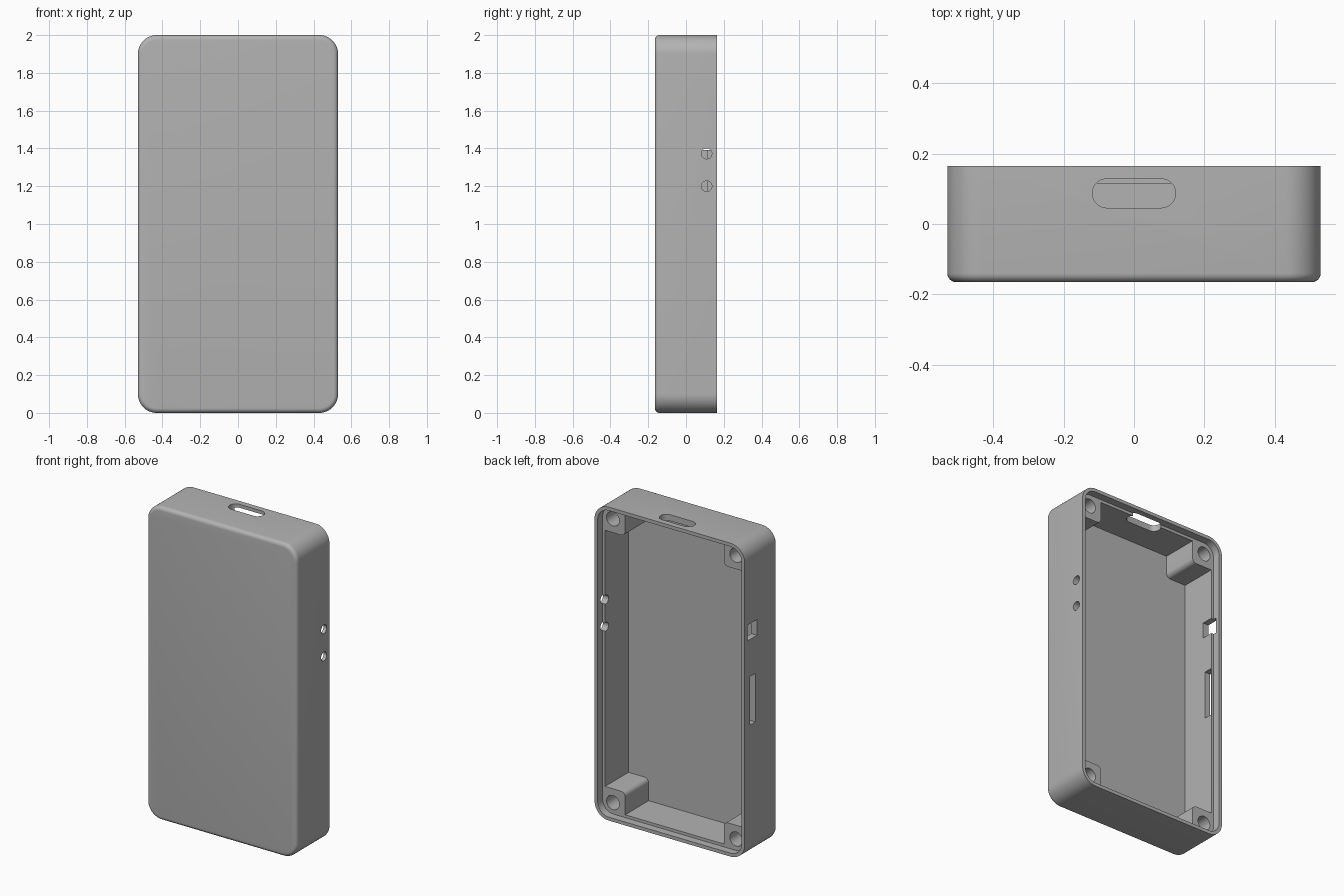
import bpy, bmesh
from math import pi, sin, cos, radians
from mathutils import Vector, Matrix

default = bpy.data.objects.get("Cube")
if default:
    bpy.data.objects.remove(default, do_unlink=True)

# Shell colour
grey = bpy.data.materials.new("plain grey")
grey.use_nodes = True
COLOUR = (0.45, 0.45, 0.45, 1)
grey.diffuse_color = COLOUR
grey.node_tree.nodes["Principled BSDF"].inputs["Base Color"].default_value = COLOUR

CENTRE = Vector((0, 0, 1))
LEDGE, FLOOR, BACK = 0.116, -0.12, 0.165


def arc(cx, cy, r, start, end, steps=12):
    return [(cx + r * cos(start + (end - start) * i / steps),
             cy + r * sin(start + (end - start) * i / steps)) for i in range(steps + 1)]


def rounded_rect(hx, hy, r):
    pts = []
    for k, (sx, sy) in enumerate([(1, 1), (-1, 1), (-1, -1), (1, -1)]):
        pts += arc(sx * (hx - r), sy * (hy - r), r, k * pi / 2, (k + 1) * pi / 2)
    return pts


def prism(name, pts, low, high, axis="Y", at=CENTRE, front_bevel=0):
    """Extrude a 2D outline from low to high along an axis."""
    place = {"X": lambda u, v, d: (d, u, v),
             "Y": lambda u, v, d: (u, d, v),
             "Z": lambda u, v, d: (u, v, d)}[axis]
    bm = bmesh.new()
    bottom = bm.faces.new([bm.verts.new(Vector(place(u, v, low)) + at) for u, v in pts])
    shift = Vector(place(0, 0, high - low))
    new = bmesh.ops.extrude_face_region(bm, geom=[bottom], use_keep_orig=True)["geom"]
    bmesh.ops.translate(bm, vec=shift, verts=[g for g in new if isinstance(g, bmesh.types.BMVert)])
    bmesh.ops.remove_doubles(bm, verts=bm.verts, dist=1e-5)
    if front_bevel:
        rim = [e for e in bm.edges if all(abs(v.co.y - low) < 1e-5 for v in e.verts)]
        bmesh.ops.bevel(bm, geom=rim, offset=front_bevel, segments=6, profile=0.5, affect="EDGES")
    bmesh.ops.recalc_face_normals(bm, faces=bm.faces)
    mesh = bpy.data.meshes.new(name)
    bm.to_mesh(mesh)
    bm.free()
    obj = bpy.data.objects.new(name, mesh)
    bpy.context.collection.objects.link(obj)
    return obj


# Outer shell with a softened front edge
shell = prism("case_shell", rounded_rect(0.53, 1, 0.1), -BACK, BACK, front_bevel=0.025)
shell.data.materials.append(grey)

# Main cavity: its outline steps in at the corners to leave four screw posts
quarter = [(0.49, 0.817)] + arc(0.378, 0.847, 0.03, -pi / 2, -pi, 8) + [(0.348, 0.96)]
flip = quarter[::-1]
outline = (quarter + [(-x, z) for x, z in flip] + [(-x, -z) for x, z in quarter]
           + [(x, -z) for x, z in flip])
cutters = [
    prism("cavity_cutter", outline, FLOOR, LEDGE + 0.02),
    prism("lid_recess_cutter", rounded_rect(0.508, 0.978, 0.078), LEDGE, 0.3),
]

# Screw holes in the posts
for sx in (-1, 1):
    for sz in (-1, 1):
        cutters.append(prism("screw_hole_cutter", arc(0, 0, 0.045, 0, 2 * pi, 32)[:-1],
                             FLOOR, 0.3, at=Vector((sx * 0.435, 0, 1 + sz * 0.905))))

# Cable opening in the top wall
cutters.append(prism("cable_slot_cutter", rounded_rect(0.118, 0.041, 0.0405),
                     1.9, 2.1, "Z", Vector((0, 0.087, 0))))

# Two round holes in the left wall
for z in (1.2, 1.373):
    cutters.append(prism("round_hole_cutter", arc(0, 0, 0.028, 0, 2 * pi, 32)[:-1],
                         0.45, 0.6, "X", Vector((0, 0.109, z))))

# Switch and card openings in the right wall
for y, z, hy, hz in ((0.09, 1.442, 0.048, 0.05), (0.085, 1.0, 0.027, 0.155)):
    cutters.append(prism("side_slot_cutter", [(-hy, -hz), (hy, -hz), (hy, hz), (-hy, hz)],
                         -0.6, -0.45, "X", Vector((0, y, z))))

# Cut everything and remove the cutters
bpy.context.view_layer.objects.active = shell
for cutter in cutters:
    mod = shell.modifiers.new("cut", "BOOLEAN")
    mod.operation, mod.solver, mod.object = "DIFFERENCE", "EXACT", cutter
    bpy.ops.object.modifier_apply(modifier=mod.name)
    bpy.data.objects.remove(cutter, do_unlink=True)

bpy.ops.object.select_all(action="DESELECT")
shell.select_set(True)
bpy.ops.object.shade_smooth_by_angle(angle=radians(30))
